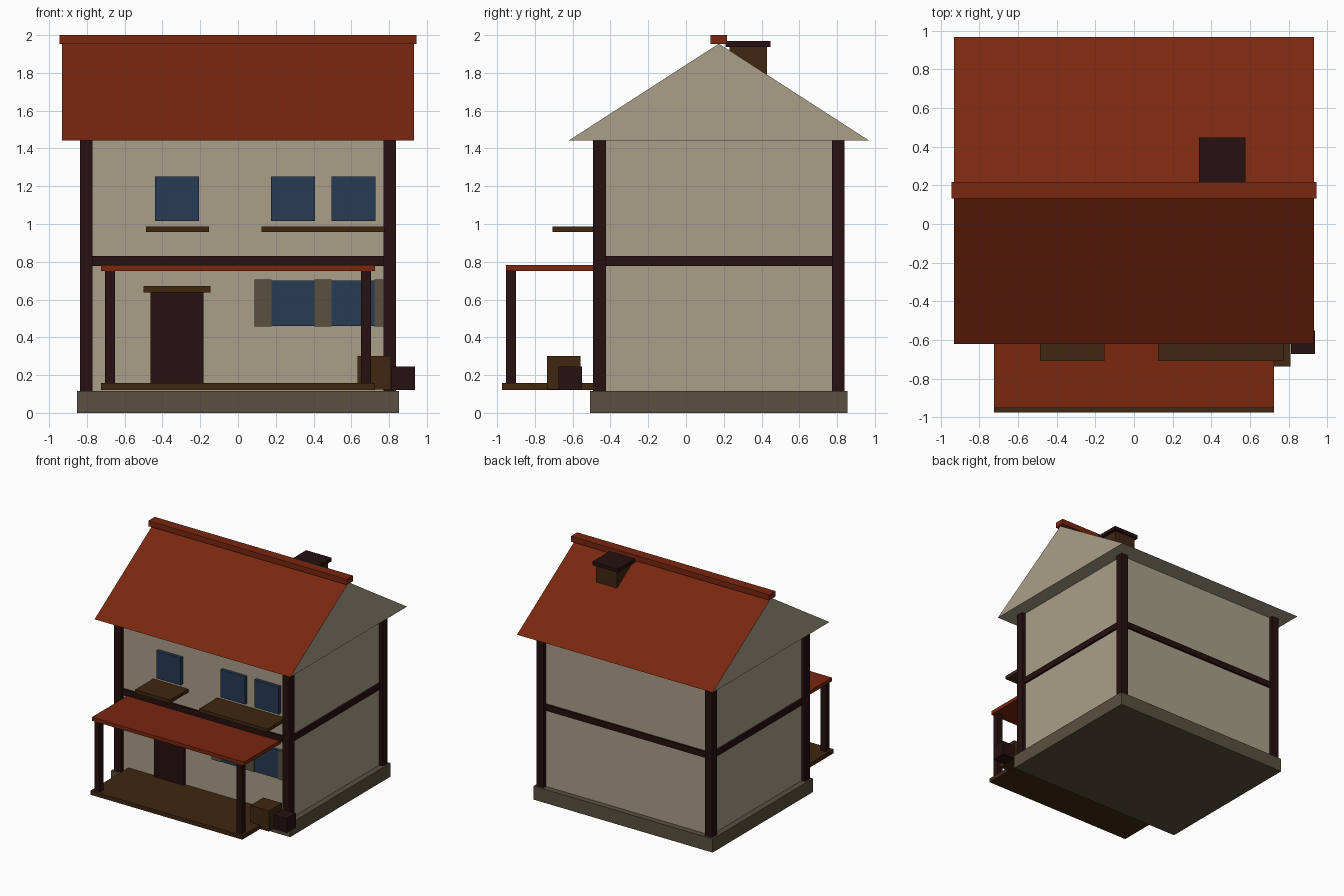
import bpy
import bmesh

cube = bpy.data.objects.get("Cube")
if cube:
    bpy.data.objects.remove(cube, do_unlink=True)


def material(name, rgb):
    mat = bpy.data.materials.new(name)
    mat.use_nodes = True
    mat.diffuse_color = (*rgb, 1)
    bsdf = next(n for n in mat.node_tree.nodes if n.type == 'BSDF_PRINCIPLED')
    bsdf.inputs["Base Color"].default_value = (*rgb, 1)
    return mat


plaster = material("plaster", (0.4, 0.35, 0.25))
tile = material("red roof tile", (0.195, 0.02, 0.005))
timber = material("dark timber", (0.02, 0.005, 0.005))
wood = material("brown wood", (0.05, 0.02, 0.005))
stone = material("stone", (0.1, 0.08, 0.05))
glass = material("blue glass", (0.02, 0.043, 0.09))


def add_object(name, bm, *mats):
    bmesh.ops.recalc_face_normals(bm, faces=bm.faces)
    mesh = bpy.data.meshes.new(name)
    bm.to_mesh(mesh)
    bm.free()
    for mat in mats:
        mesh.materials.append(mat)
    obj = bpy.data.objects.new(name, mesh)
    bpy.context.collection.objects.link(obj)
    return obj


def box(name, mat, x, y, z):
    """Box from (low, high) ranges on each axis."""
    bm = bmesh.new()
    bmesh.ops.create_cube(bm, size=1)
    for v in bm.verts:
        v.co = [(lo + hi) / 2 + c * (hi - lo)
                for c, (lo, hi) in zip(v.co, (x, y, z))]
    return add_object(name, bm, mat)


def span(centre, width):
    return (centre - width / 2, centre + width / 2)


MID_Y = 0.174            # centre line of the house body
HALF_X, HALF_Y = 0.803, 0.632
FRONT = MID_Y - HALF_Y   # front wall plane
BASE, EAVE = 0.117, 1.442

# Foundation, walls and the timber belt between the floors
box("foundation", stone, span(0, 1.706), span(MID_Y, 1.364), (0, BASE))
box("walls", plaster, span(0, 2 * HALF_X), span(MID_Y, 2 * HALF_Y), (BASE, EAVE))
box("floor_belt", timber, span(0, 2 * HALF_X + 0.034),
    span(MID_Y, 2 * HALF_Y + 0.034), (0.778, 0.83))

# Corner posts
for sx, side in ((-1, "right"), (1, "left")):
    for sy, end in ((-1, "front"), (1, "back")):
        box(f"corner_post_{end}_{side}", timber, span(sx * HALF_X, 0.068),
            span(MID_Y + sy * HALF_Y, 0.068), (BASE, EAVE))

# Gable roof: a prism with tiled slopes and plaster ends
bm = bmesh.new()
profile = [(MID_Y - 0.795, EAVE), (MID_Y + 0.795, EAVE), (MID_Y, 1.955)]
end_face = bm.faces.new([bm.verts.new((-0.932, y, z)) for y, z in profile])
moved = bmesh.ops.extrude_face_region(bm, geom=[end_face], use_keep_orig=True)["geom"]
bmesh.ops.translate(bm, vec=(1.864, 0, 0),
                    verts=[g for g in moved if isinstance(g, bmesh.types.BMVert)])
bmesh.ops.recalc_face_normals(bm, faces=bm.faces)
for f in bm.faces:
    f.material_index = 1 if f.normal.z > 0.1 else 0
add_object("roof", bm, plaster, tile)
box("ridge_cap", tile, span(0, 1.89), span(MID_Y, 0.086), (1.953, 2.0))

# Chimney
box("chimney_stack", wood, span(0.457, 0.2), span(0.329, 0.2), (1.7, 1.938))
box("chimney_cap", timber, span(0.457, 0.242), span(0.329, 0.238), (1.937, 1.968))

# Windows on both floors
for i, cx in enumerate((-0.322, 0.29, 0.612)):
    box(f"upper_window_{i + 1}", glass, span(cx, 0.233),
        (FRONT - 0.028, FRONT + 0.01), (1.015, 1.252))
    if cx > 0:
        box(f"lower_window_{i}", glass, span(cx, 0.233),
            (FRONT - 0.028, FRONT + 0.01), (0.46, 0.702))

# Shutters beside the lower windows
for i, cx in enumerate((0.133, 0.45, 0.767)):
    box(f"shutter_{i + 1}", stone, span(cx, 0.09),
        (FRONT - 0.03, FRONT + 0.01), (0.458, 0.705))

# Shelves under the upper windows
for name, cx, width in (("small", -0.32, 0.335), ("wide", 0.45, 0.652)):
    box(f"{name}_window_shelf", wood, span(cx, width), (-0.708, FRONT), (0.958, 0.987))

# Door and lintel
box("door", timber, span(-0.323, 0.283), (FRONT - 0.02, FRONT + 0.01), (0.155, 0.64))
box("door_lintel", wood, span(-0.323, 0.357), (FRONT - 0.03, FRONT + 0.01), (0.638, 0.671))

# Porch
box("porch_floor", wood, span(0, 1.448), (-0.975, FRONT), (0.122, 0.157))
box("porch_roof", tile, span(0, 1.448), (-0.953, FRONT), (0.75, 0.782))
for sx, side in ((-1, "right"), (1, "left")):
    box(f"porch_post_{side}", timber, span(sx * 0.677, 0.052),
        span(-0.926, 0.052), (0.155, 0.752))

# Crates at the end of the porch
box("large_crate", wood, span(0.722, 0.177), span(-0.648, 0.177), (0.124, 0.302))
box("small_crate", timber, span(0.875, 0.124), span(-0.612, 0.124), (0.122, 0.246))
